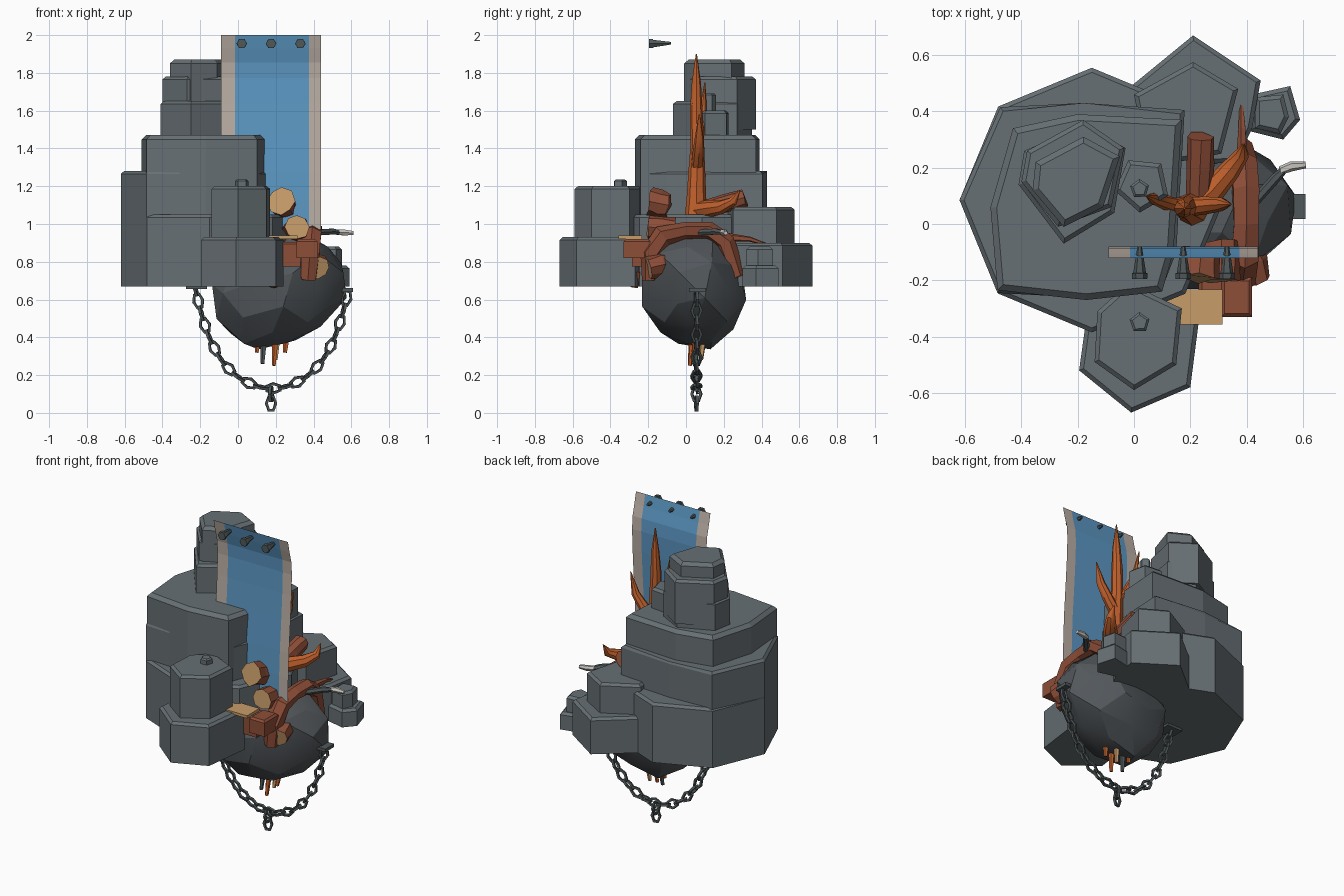
import bpy, bmesh, math, random
from mathutils import Vector, Matrix, Quaternion

if "Cube" in bpy.data.objects:
    bpy.data.objects.remove(bpy.data.objects["Cube"])
random.seed(4)

def mat(name, r, g, b):
    m = bpy.data.materials.new(name)
    lin = [((c / 255 + 0.055) / 1.055) ** 2.4 for c in (r, g, b)]
    m.diffuse_color = (*lin, 1)
    m.use_nodes = True
    m.node_tree.nodes["Principled BSDF"].inputs["Base Color"].default_value = m.diffuse_color
    return m

ROCK = mat("rock grey", 103, 112, 116)
STONE = mat("boulder grey", 82, 87, 91)
METAL = mat("dark iron", 80, 88, 90)
ORANGE = mat("branch orange", 192, 96, 44)
BARK = mat("bark brown", 142, 78, 56)
WOOD = mat("cut wood tan", 200, 156, 106)
BLUE = mat("cloth blue", 92, 152, 196)
BEIGE = mat("cloth beige", 186, 174, 164)
PALE = mat("pale tip", 200, 198, 192)

def finish(bm, name, mats, smooth=None):
    bmesh.ops.recalc_face_normals(bm, faces=bm.faces[:])
    me = bpy.data.meshes.new(name)
    bm.to_mesh(me)
    bm.free()
    for m in mats:
        me.materials.append(m)
    if smooth:
        me.shade_smooth()
        me.set_sharp_from_angle(angle=math.radians(smooth))
    ob = bpy.data.objects.new(name, me)
    bpy.context.collection.objects.link(ob)
    return ob

def rock(name, pts, z0, z1, bevel=0.015, m=ROCK):
    """Prism from an outline with a chamfered top."""
    bm = bmesh.new()
    lo = [bm.verts.new((x, y, z0)) for x, y in pts]
    hi = [bm.verts.new((x, y, z1)) for x, y in pts]
    bm.faces.new(lo[::-1])
    top = bm.faces.new(hi)
    n = len(pts)
    for i in range(n):
        bm.faces.new((lo[i], lo[(i + 1) % n], hi[(i + 1) % n], hi[i]))
    if bevel:
        bmesh.ops.bevel(bm, geom=list(top.edges), offset=bevel, segments=1,
                        affect='EDGES', clamp_overlap=True)
    return finish(bm, name, [m])

def ngon(cx, cy, r, n, rot=0):
    return [(cx + r * math.cos(rot + i * math.tau / n),
             cy + r * math.sin(rot + i * math.tau / n)) for i in range(n)]

def tube(name, pts, radii, sides, mats, jitter=0, smooth=None, flat=1):
    """Swept round bar; with two materials the first end gets an inset face of the second."""
    bm = bmesh.new()
    pts = [Vector(p) for p in pts]
    rings, q, prev = [], None, None
    for i, p in enumerate(pts):
        t = (pts[min(i + 1, len(pts) - 1)] - pts[max(i - 1, 0)]).normalized()
        q = t.to_track_quat('Z', 'Y') if q is None else prev.rotation_difference(t) @ q
        prev = t
        ring = []
        for k in range(sides):
            a = math.tau * k / sides
            r = radii[i] * (1 + random.uniform(-jitter, jitter))
            o = Vector((r * math.cos(a), r * math.sin(a) * flat, random.uniform(-jitter, jitter) * r))
            ring.append(bm.verts.new(p + q @ o))
        rings.append(ring)
    for a, b in zip(rings, rings[1:]):
        for k in range(sides):
            bm.faces.new((a[k], a[(k + 1) % sides], b[(k + 1) % sides], b[k]))
    bm.faces.new(rings[-1])
    cap = bm.faces.new(rings[0])
    if len(mats) > 1:
        bmesh.ops.inset_region(bm, faces=[cap], thickness=radii[0] * 0.22)
        cap.material_index = 1
    return finish(bm, name, mats, smooth)

def box(name, c, s, m, bevel=0.012):
    x, y, z = (v / 2 for v in s)
    pts = [(c[0] - x, c[1] - y), (c[0] + x, c[1] - y), (c[0] + x, c[1] + y), (c[0] - x, c[1] + y)]
    return rock(name, pts, c[2] - z, c[2] + z, bevel, m)

# Main stepped rock
rock("main_rock_base", ngon(-0.15, 0.085, 0.47, 8), 0.67, 1.05)
rock("main_rock_middle", [(-0.62, 0.085), (-0.485, -0.245), (-0.17, -0.262), (0.1, -0.23),
     (0.15, -0.1), (0.18, 0.405), (-0.18, 0.43), (-0.475, 0.415)], 0.9, 1.28)
rock("main_rock_step", [(-0.51, 0.06), (-0.485, -0.235), (-0.17, -0.27), (0.10, -0.24),
     (0.14, -0.1), (0.17, 0.37), (-0.2, 0.39), (-0.43, 0.34)], 0.67, 1.47, 0.022)
rock("pillar_lower", [(-0.41, 0.14), (-0.25, -0.07), (-0.07, 0.04), (-0.03, 0.27),
     (-0.18, 0.35), (-0.39, 0.26)], 1.4, 1.65)
rock("pillar_middle", [(-0.40, 0.15), (-0.27, -0.01), (-0.08, 0.06), (-0.035, 0.27),
     (-0.18, 0.37), (-0.38, 0.26)], 1.5, 1.78)
rock("pillar_upper", [(-0.36, 0.12), (-0.25, -0.01), (-0.11, 0.06), (-0.05, 0.24),
     (-0.18, 0.31), (-0.35, 0.22)], 1.5, 1.87, 0.02)
rock("side_pillar", ngon(0.03, 0.14, 0.1, 5, 2.1), 1.4, 1.6, 0.015)
rock("side_pillar_cap", ngon(0.02, 0.125, 0.035, 5, 1.6), 1.58, 1.69, 0.008)

# Front rock
rock("front_rock_base", [(-0.01, -0.67), (0.20, -0.58), (0.24, -0.27), (0.0, -0.18),
     (-0.17, -0.34), (-0.195, -0.52)], 0.67, 0.93)
rock("front_rock_top", [(0.0, -0.59), (0.15, -0.50), (0.17, -0.30), (-0.02, -0.21),
     (-0.13, -0.31), (-0.14, -0.49)], 0.8, 1.2)
rock("front_rock_cap", ngon(0.02, -0.35, 0.037, 5, 1.6), 1.18, 1.235, 0.008)

# Rear right rocks
rock("rear_rock_base", [(-0.01, 0.49), (0.06, 0.2), (0.36, 0.22), (0.42, 0.34), (0.45, 0.51),
     (0.21, 0.67)], 0.67, 0.90)
rock("rear_rock_top", [(0.0, 0.46), (0.05, 0.2), (0.31, 0.25), (0.37, 0.48), (0.21, 0.575)], 0.8, 1.09)
rock("small_rock_base", [(0.42, 0.46), (0.41, 0.33), (0.53, 0.30), (0.59, 0.37), (0.555, 0.49)], 0.67, 0.78)
rock("small_rock_top", [(0.43, 0.45), (0.43, 0.34), (0.52, 0.32), (0.55, 0.38), (0.53, 0.46)], 0.7, 0.88)

# Hanging boulder
bm = bmesh.new()
bmesh.ops.create_icosphere(bm, subdivisions=2, radius=1)
for v in bm.verts:
    v.co *= random.uniform(0.95, 1.09)
bmesh.ops.transform(bm, verts=bm.verts[:], matrix=Matrix.Translation((0.21, 0.05, 0.645))
                    @ Matrix.Rotation(-0.35, 4, 'Y') @ Matrix.Rotation(0.3, 4, 'X')
                    @ Matrix.Diagonal((0.36, 0.275, 0.295, 1)))
finish(bm, "boulder", [STONE], 20)

# Chain: oval links along a sagging curve
def link(name, pos, direction, roll):
    bm = bmesh.new()
    q = Vector(direction).to_track_quat('Z', 'Y') @ Quaternion((0, 0, 1), roll)
    rings = []
    for i in range(6):
        a = math.tau * i / 6
        c = Vector((0.025 * math.cos(a), 0, 0.042 * math.sin(a)))
        out = Vector((math.cos(a), 0, math.sin(a)))
        rings.append([bm.verts.new(Vector(pos) + q @ (c + 0.010 * (
            math.cos(b) * out + math.sin(b) * Vector((0, 1, 0)))))
            for b in (math.pi / 4 + k * math.pi / 2 for k in range(4))])
    for i in range(6):
        a, b = rings[i], rings[(i + 1) % 6]
        for k in range(4):
            bm.faces.new((a[k], a[(k + 1) % 4], b[(k + 1) % 4], b[k]))
    finish(bm, name, [METAL])

def sag(u):
    return Vector((0.18 + 0.39 * u, 0.055, 0.13 + 0.28 * u ** 2 + 0.18 * u ** 6))

travel, count, last = 0.07, 0, sag(-1.04)
for i in range(1, 2001):
    u = -1.04 + 2.08 * i / 2000
    p = sag(u)
    travel += (p - last).length
    if travel >= 0.066:
        link("chain_link", p, sag(u + 0.01) - p, 0.2 + math.pi / 2 * (count % 2))
        travel, count = 0, count + 1
    last = p
link("chain_end_link_upper", (0.175, 0.055, 0.10), (0, 0, 1), 1.3)
link("chain_end_link", (0.175, 0.055, 0.05), (0, 0, 1), 0.2)
box("chain_plate_left", (-0.22, 0.06, 0.665), (0.11, 0.1, 0.02), METAL, 0)
box("chain_plate_right", (0.565, 0.062, 0.65), (0.09, 0.09, 0.02), METAL, 0)

# Banner: wavy sheet with a blue middle and beige borders
bm = bmesh.new()
xs = (-0.09, -0.015, 0.375, 0.44)
rows = []
for t, y in ((0, -0.12), (0.07, -0.104), (0.14, -0.085), (0.22, -0.08), (0.35, -0.085),
             (0.5, -0.095), (0.7, -0.11), (0.85, -0.117), (1, -0.12)):
    rows.append([bm.verts.new((x, y, 2.0 - 1.03 * t)) for x in xs])
for a, b in zip(rows, rows[1:]):
    for k in range(3):
        bm.faces.new((a[k], b[k], b[k + 1], a[k + 1])).material_index = int(k == 1)
finish(bm, "banner", [BEIGE, BLUE])
for x in (0.02, 0.175, 0.33):
    tube("banner_nail", [(x, -0.195, 1.955), (x, -0.175, 1.955), (x, -0.174, 1.955), (x, -0.08, 1.957)],
         [0.027, 0.028, 0.023, 0.008], 6, [METAL])

# Orange branching trunk
tube("trunk", [(0.21, 0.055, 1.0), (0.2, 0.055, 1.12), (0.19, 0.058, 1.28), (0.18, 0.06, 1.42),
     (0.175, 0.055, 1.6), (0.18, 0.055, 1.75), (0.18, 0.055, 1.9)],
     [0.065, 0.052, 0.044, 0.036, 0.033, 0.024, 0.003], 8, [ORANGE], 0.03, 40)
tube("branch_right", [(0.19, 0.06, 1.3), (0.25, 0.065, 1.37), (0.31, 0.07, 1.45), (0.345, 0.07, 1.58)],
     [0.034, 0.032, 0.025, 0.003], 8, [ORANGE], 0.03, 40)
tube("branch_left", [(0.18, 0.06, 1.4), (0.12, 0.075, 1.46), (0.07, 0.09, 1.58), (0.045, 0.1, 1.75)],
     [0.03, 0.028, 0.021, 0.003], 8, [ORANGE], 0.03, 40)
tube("horn_branch", [(0.21, 0.06, 1.07), (0.28, 0.12, 1.08), (0.34, 0.19, 1.09), (0.385, 0.25, 1.12), (0.39, 0.285, 1.18)],
     [0.048, 0.045, 0.038, 0.026, 0.003], 8, [ORANGE], 0.03, 40)

# Brown arching root over the boulder
tube("arch_root", [(0.37, -0.19, 0.70), (0.38, -0.19, 0.84), (0.39, -0.12, 0.94), (0.395, 0.0, 0.965),
     (0.395, 0.12, 0.965), (0.39, 0.21, 0.9), (0.38, 0.27, 0.72)],
     [0.045, 0.06, 0.052, 0.048, 0.05, 0.055, 0.045], 6, [BARK], 0.12)
tube("rear_root", [(0.385, 0.22, 0.93), (0.385, 0.34, 0.92), (0.38, 0.46, 0.88)], [0.022, 0.014, 0.005], 5, [BARK], 0.1)

# Broken logs with cut tan ends
for name, a, b, r, mats in (
        ("log_upper_front", (0.23, -0.19, 1.12), (0.24, -0.09, 1.1), 0.07, [BARK, WOOD]),
        ("log_upper_rear", (0.24, 0.31, 1.14), (0.23, 0.1, 1.08), 0.05, [BARK]),
        ("log_middle", (0.31, -0.2, 0.985), (0.31, -0.06, 0.97), 0.066, [BARK, WOOD]),
        ("log_low", (0.43, -0.2, 0.77), (0.39, -0.08, 0.8), 0.06, [BARK, WOOD])):
    a, b = Vector(a), Vector(b)
    tube(name, [a, a.lerp(b, 0.5), b], [r, r * 1.05, r * 0.9], 8, mats, 0.12)
box("root_block_front", (0.365, -0.26, 0.87), (0.11, 0.14, 0.1), BARK)
box("root_block_inner", (0.28, -0.23, 0.84), (0.1, 0.11, 0.13), BARK)
box("tan_plank", (0.215, -0.295, 0.93), (0.2, 0.125, 0.018), WOOD, 0)
tube("root_stub", [(0.18, -0.28, 0.67), (0.2, -0.26, 0.75)], [0.03, 0.02], 5, [BARK])

# Small pegs and roots under the boulder
tube("peg", [(0.42, 0.07, 0.955), (0.5, 0.16, 0.96), (0.53, 0.19, 0.955)], [0.018, 0.018, 0.014], 6, [METAL])
tube("peg_tip", [(0.52, 0.19, 0.957), (0.56, 0.205, 0.955), (0.61, 0.21, 0.952)], [0.015, 0.018, 0.012], 6, [PALE])
for x, y, z, m in ((0.1, 0.07, 0.32, ORANGE), (0.13, 0.05, 0.26, METAL), (0.19, 0.02, 0.25, ORANGE),
                   (0.2, 0.08, 0.28, WOOD), (0.25, 0.04, 0.32, ORANGE)):
    tube("hanging_root", [(x + 0.01, y + 0.015, 0.42), (x, y, z)], [0.02, 0.011], 5, [m])
